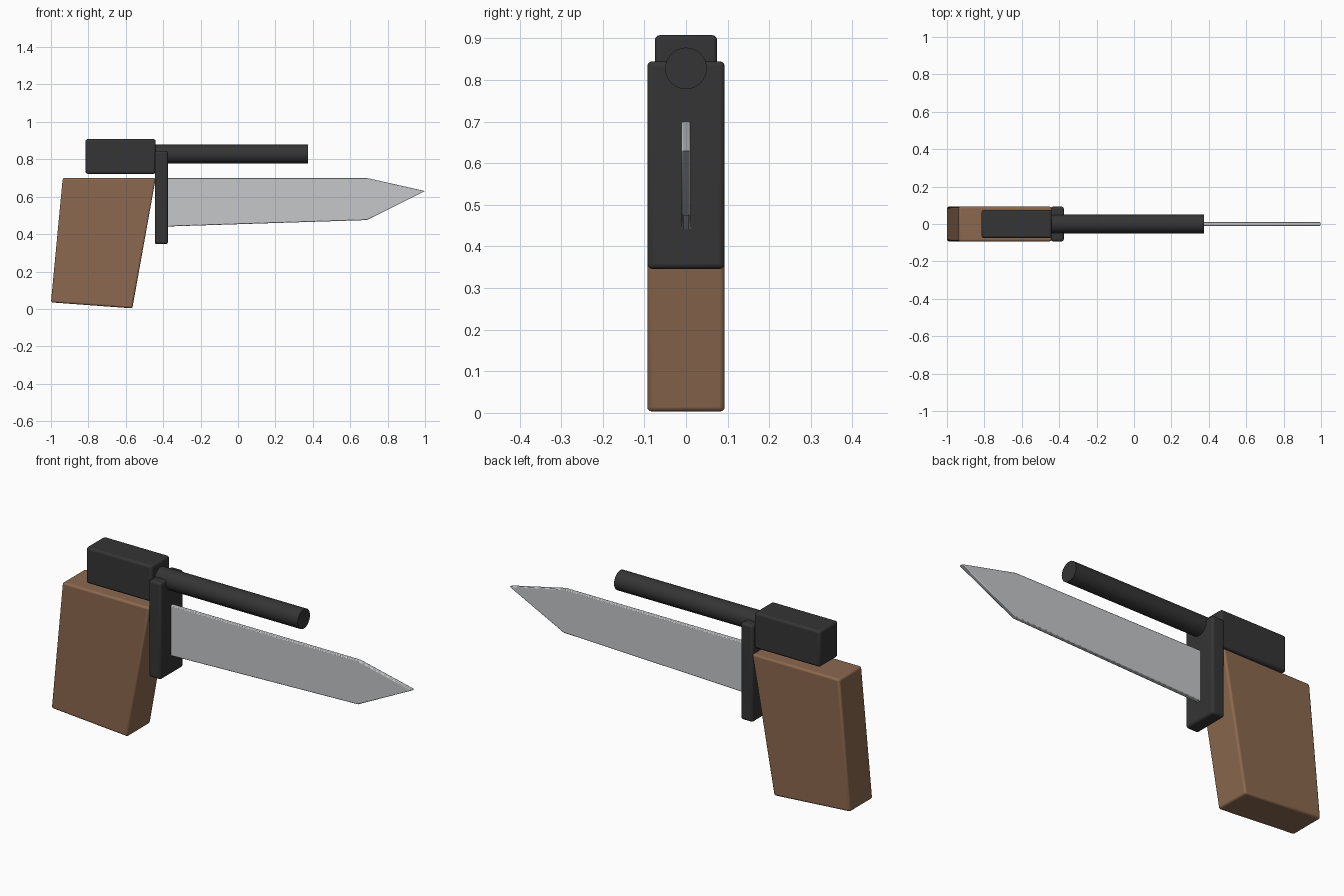
import bpy
import bmesh
import math

cube = bpy.data.objects.get("Cube")
if cube:
    bpy.data.objects.remove(cube, do_unlink=True)


def material(name, color, roughness=0.6):
    mat = bpy.data.materials.new(name)
    mat.use_nodes = True
    mat.diffuse_color = (*color, 1)
    shader = mat.node_tree.nodes["Principled BSDF"]
    shader.inputs["Base Color"].default_value = (*color, 1)
    shader.inputs["Roughness"].default_value = roughness
    return mat


wood = material("brown wood", (0.26, 0.14, 0.078))
black = material("black metal", (0.035, 0.035, 0.035))
steel = material("blade steel", (0.56, 0.57, 0.58))


def finish(obj, name, mat, bevel=0, segments=3):
    """Name, colour, round and smooth one part."""
    obj.name = obj.data.name = name
    obj.data.materials.append(mat)
    bpy.ops.object.select_all(action="DESELECT")
    obj.select_set(True)
    bpy.context.view_layer.objects.active = obj
    if bevel:
        mod = obj.modifiers.new("rounded edges", "BEVEL")
        mod.width = bevel
        mod.segments = segments
        mod.limit_method = "ANGLE"
        mod.angle_limit = math.radians(40)
    bpy.ops.object.shade_smooth_by_angle(angle=math.radians(35))
    return obj


def slab(name, profile, half_width, mat, bevel, segments=3):
    """Side profile in x and z, extruded evenly along y."""
    bm = bmesh.new()
    side = bm.faces.new([bm.verts.new((x, -half_width, z)) for x, z in profile])
    out = bmesh.ops.extrude_face_region(bm, geom=[side])
    moved = [v for v in out["geom"] if isinstance(v, bmesh.types.BMVert)]
    bmesh.ops.translate(bm, verts=moved, vec=(0, 2 * half_width, 0))
    bmesh.ops.recalc_face_normals(bm, faces=bm.faces)
    mesh = bpy.data.meshes.new(name)
    bm.to_mesh(mesh)
    bm.free()
    obj = bpy.data.objects.new(name, mesh)
    bpy.context.collection.objects.link(obj)
    return finish(obj, name, mat, bevel, segments)


def box(name, x0, x1, z0, z1, half_width, mat, bevel):
    return slab(name, [(x0, z0), (x1, z0), (x1, z1), (x0, z1)], half_width, mat, bevel)


# Raked wooden grip
slab("grip", [(-1.0, 0.035), (-0.565, 0.003), (-0.44, 0.7), (-0.937, 0.7)],
     0.093, wood, 0.01)

# Receiver block floating just above the grip, and the upright guard
box("receiver", -0.815, -0.44, 0.722, 0.908, 0.075, black, 0.012)
box("guard", -0.445, -0.375, 0.346, 0.845, 0.093, black, 0.012)

# Pointed blade
slab("blade", [(-0.40, 0.44), (0.69, 0.475), (1.0, 0.63), (0.69, 0.7), (-0.40, 0.7)],
     0.011, steel, 0.004, 2)

# Round barrel
bpy.ops.mesh.primitive_cylinder_add(
    vertices=32, radius=0.05, depth=0.825,
    location=(-0.0375, 0, 0.828), rotation=(0, math.pi / 2, 0))
finish(bpy.context.object, "barrel", black)
